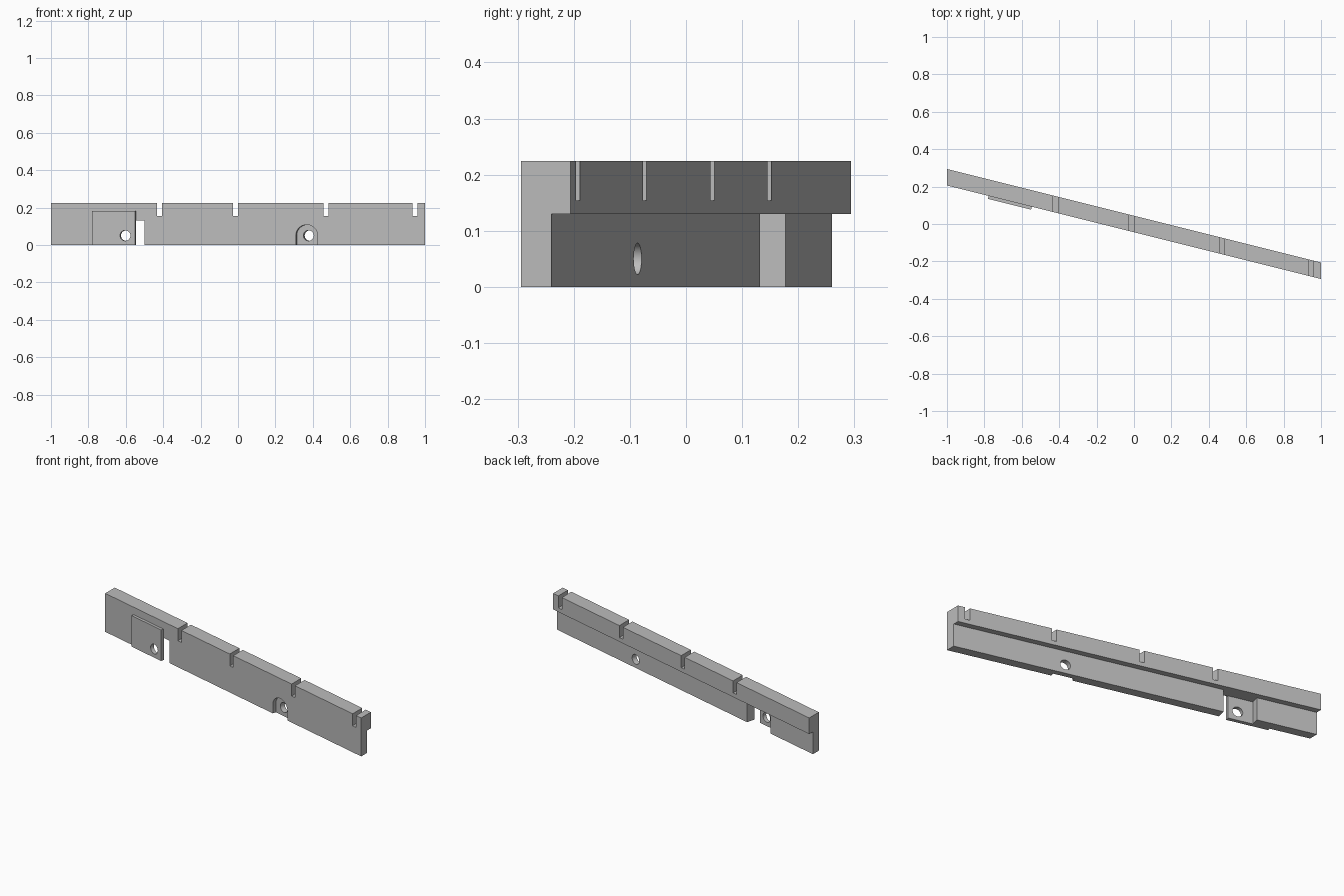
import bpy, bmesh, math

if "Cube" in bpy.data.objects:
    bpy.data.objects.remove(bpy.data.objects["Cube"], do_unlink=True)

SLOPE = -0.25            # the bar runs diagonally in plan
FRONT, WALL, BACK = -0.044, 0.01, 0.044
SQUARE = 0.235           # sideways drift that makes a cut square to the wall

grey = bpy.data.materials.new("plain grey")
grey.use_nodes = True
grey.diffuse_color = (0.5, 0.5, 0.5, 1)
grey.node_tree.nodes["Principled BSDF"].inputs["Base Color"].default_value = (0.5, 0.5, 0.5, 1)


def loft(name, loop_a, loop_b):
    """Solid between two matching loops of (along, depth, height) points."""
    bm = bmesh.new()
    rings = [[bm.verts.new((x, v + SLOPE * x, z)) for x, v, z in loop]
             for loop in (loop_a, loop_b)]
    for ring in rings:
        bm.faces.new(ring)
    count = len(loop_a)
    for i in range(count):
        j = (i + 1) % count
        bm.faces.new((rings[0][i], rings[0][j], rings[1][j], rings[1][i]))
    bmesh.ops.recalc_face_normals(bm, faces=bm.faces)
    mesh = bpy.data.meshes.new(name)
    bm.to_mesh(mesh)
    bm.free()
    mesh.materials.append(grey)
    obj = bpy.data.objects.new(name, mesh)
    bpy.context.collection.objects.link(obj)
    return obj


def prism(name, profile, v0, v1, skew=SQUARE):
    """Push an (along, height) profile through the depth of the wall."""
    return loft(name, *[[(x + skew * (v - FRONT), v, z) for x, z in profile]
                        for v in (v0, v1)])


def rect(x0, x1, z0, z1):
    return [(x0, z0), (x1, z0), (x1, z1), (x0, z1)]


def arc(cx, cz, r, turn, steps):
    return [(cx + r * math.cos(turn * i / steps), cz + r * math.sin(turn * i / steps))
            for i in range(steps + 1)]


def cut(target, cutter):
    cutter.hide_render = True
    mod = target.modifiers.new("cut", 'BOOLEAN')
    mod.operation = 'DIFFERENCE'
    mod.solver = 'EXACT'
    mod.object = cutter
    bpy.context.view_layer.objects.active = target
    bpy.ops.object.modifier_apply(modifier=mod.name)
    bpy.data.objects.remove(cutter, do_unlink=True)


def smooth(obj):
    bpy.ops.object.select_all(action='DESELECT')
    obj.select_set(True)
    bpy.context.view_layer.objects.active = obj
    bpy.ops.object.shade_smooth_by_angle(angle=math.radians(30))


# Stepped bar: thin lower wall with a thicker top rail
step = [(FRONT, 0), (WALL, 0), (WALL, 0.13), (BACK, 0.13), (BACK, 0.224), (FRONT, 0.224)]
bar = loft("stepped_bar", *[[(x, v, z) for v, z in step] for x in (-1, 1)])

# Slots across the top rail
for x in (-0.432, -0.027, 0.456, 0.933):
    cut(bar, prism("slot_cutter", rect(x, x + 0.027, 0.154, 0.3), -0.1, 0.1, 0))

# Opening through the lower wall behind the plate
cut(bar, prism("opening_cutter", rect(-0.682, -0.499, -0.1, 0.13), -0.1, 0.1))

# Arched recess and its through hole
arch = [(0.425, -0.1)] + arc(0.367, 0.05, 0.058, math.pi, 24) + [(0.309, -0.1)]
cut(bar, prism("recess_cutter", arch, -0.1, -0.022))


def hole(x):
    return prism("hole_cutter", arc(x, 0.05, 0.028, math.tau, 32)[:-1], -0.1, 0.1)


cut(bar, hole(0.372))
smooth(bar)

# Thin plate on the front with its hole
plate = prism("front_plate", rect(-0.777, -0.546, 0, 0.181), -0.061, -0.038)
cut(plate, hole(-0.599))
smooth(plate)
